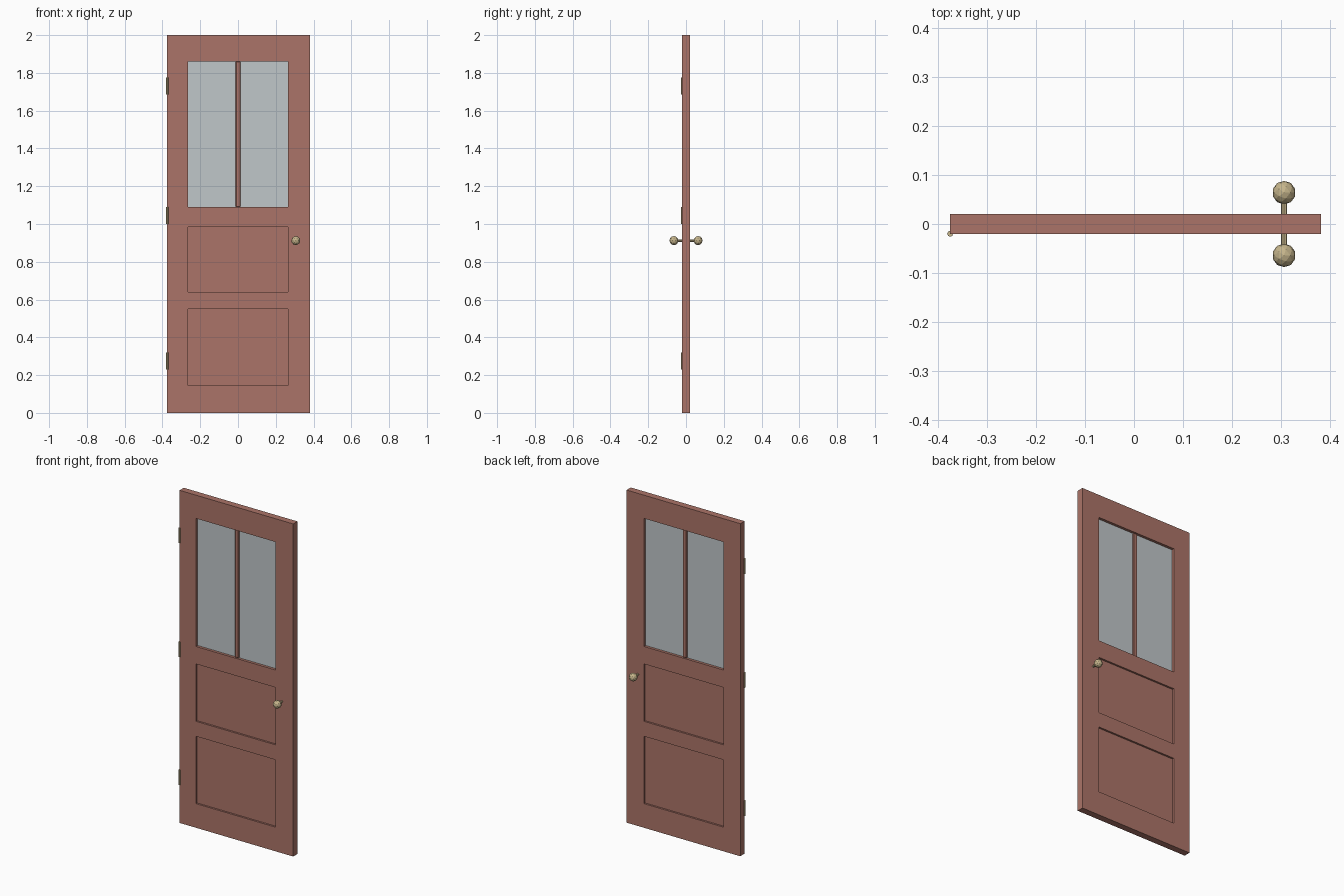
import bpy, bmesh
from mathutils import Matrix, Vector

if "Cube" in bpy.data.objects:
    bpy.data.objects.remove(bpy.data.objects["Cube"])


def material(name, rgb):
    m = bpy.data.materials.new(name)
    m.use_nodes = True
    m.diffuse_color = (*rgb, 1)
    m.node_tree.nodes["Principled BSDF"].inputs["Base Color"].default_value = (*rgb, 1)
    return m


wood = material("red brown wood", (0.41, 0.175, 0.138))
glass = material("pale grey glass", (0.53, 0.57, 0.59))
brass = material("brass", (0.56, 0.46, 0.26))


def finish(name, bm, mat):
    bmesh.ops.recalc_face_normals(bm, faces=bm.faces)
    mesh = bpy.data.meshes.new(name)
    bm.to_mesh(mesh)
    bm.free()
    mesh.materials.append(mat)
    ob = bpy.data.objects.new(name, mesh)
    bpy.context.scene.collection.objects.link(ob)
    return ob


def box(name, x0, x1, z0, z1, depth, mat):
    bm = bmesh.new()
    centre = Vector(((x0 + x1) / 2, 0, (z0 + z1) / 2))
    size = Matrix.Diagonal((x1 - x0, depth, z1 - z0, 1))
    bmesh.ops.create_cube(bm, size=1, matrix=Matrix.Translation(centre) @ size)
    return finish(name, bm, mat)


def rod(name, centre, radius, length, axis, mat):
    bm = bmesh.new()
    turn = Vector((0, 0, 1)).rotation_difference(Vector(axis)).to_matrix().to_4x4()
    bmesh.ops.create_cone(bm, cap_ends=True, segments=8, radius1=radius, radius2=radius,
                          depth=length, matrix=Matrix.Translation(centre) @ turn)
    return finish(name, bm, mat)


# Door frame: one slab with three openings
THICK = 0.04
LEFT, RIGHT = -0.265, 0.265
openings = {"lower_panel": (0.145, 0.55), "middle_panel": (0.64, 0.985), "window": (1.09, 1.86)}
xs = [-0.375, LEFT, RIGHT, 0.381]
zs = [0] + [z for pair in openings.values() for z in pair] + [2]

bm = bmesh.new()
grid = [[bm.verts.new((x, -THICK / 2, z)) for x in xs] for z in zs]
for j in range(len(zs) - 1):
    for i in range(len(xs) - 1):
        if not (i == 1 and j % 2 == 1):
            bm.faces.new((grid[j][i], grid[j][i + 1], grid[j + 1][i + 1], grid[j + 1][i]))
result = bmesh.ops.extrude_face_region(bm, geom=bm.faces[:], use_keep_orig=True)
moved = [g for g in result["geom"] if isinstance(g, bmesh.types.BMVert)]
bmesh.ops.translate(bm, verts=moved, vec=(0, THICK, 0))
finish("door_frame", bm, wood)

# Recessed wooden panels and the glass pane
for name in ("lower_panel", "middle_panel"):
    box(name, LEFT, RIGHT, *openings[name], 0.018, wood)
box("window_glass", LEFT, RIGHT, *openings["window"], 0.008, glass)

# Upright bar dividing the window
bar = box("window_bar", -0.012, 0.013, *openings["window"], 0.026, wood)
bevel = bar.modifiers.new("bevel", "BEVEL")
bevel.width = 0.003
bevel.segments = 1

# Hinge barrels down the front edge
for name, z in (("lower", 0.275), ("middle", 1.045), ("upper", 1.73)):
    rod(name + "_hinge", (-0.375, -THICK / 2, z), 0.006, 0.09, (0, 0, 1), brass)

# Shaft through the door with a faceted knob on each side
KNOB = Vector((0.306, 0, 0.912))
rod("knob_shaft", KNOB, 0.0065, 0.12, (0, 1, 0), brass)
for name, side in (("front", -1), ("back", 1)):
    bm = bmesh.new()
    place = Matrix.Translation(KNOB + Vector((0, side * 0.064, 0)))
    bmesh.ops.create_icosphere(bm, subdivisions=2, radius=0.024, matrix=place)
    finish(name + "_knob", bm, brass)
